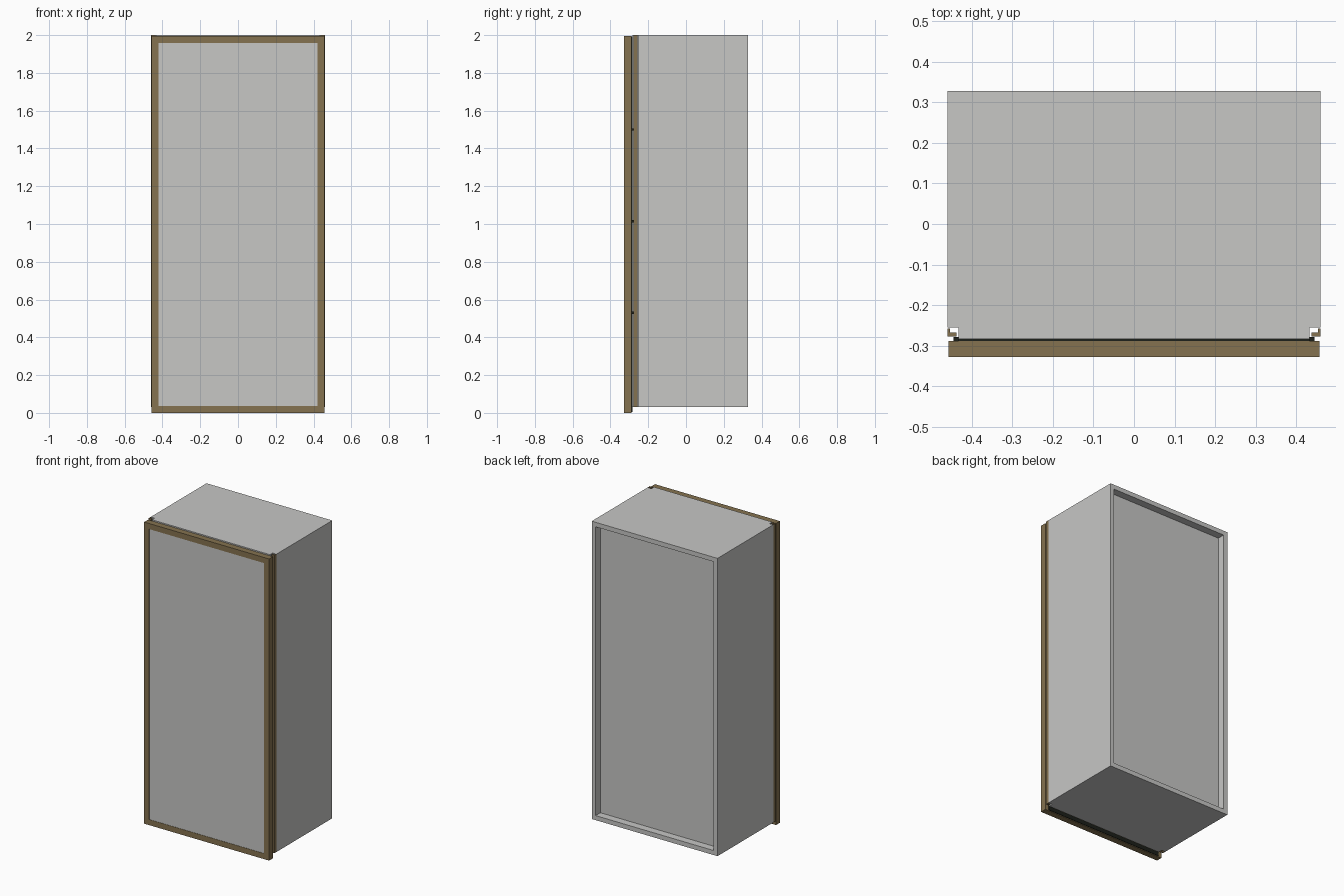
import bpy, bmesh

if "Cube" in bpy.data.objects:
    bpy.data.objects.remove(bpy.data.objects["Cube"])


def material(name, rgb):
    m = bpy.data.materials.new(name)
    m.diffuse_color = (*rgb, 1.0)
    m.use_nodes = True
    m.node_tree.nodes["Principled BSDF"].inputs["Base Color"].default_value = m.diffuse_color
    return m


GREY = material("light_grey", (0.57, 0.57, 0.56))
BROWN = material("bronze_brown", (0.235, 0.17, 0.08))
BLACK = material("seal_black", (0.012, 0.014, 0.01))


def prism(name, outline, z0, z1, mat):
    """Extrude a plan outline (counter-clockwise) from z0 to z1."""
    bm = bmesh.new()
    face = bm.faces.new([bm.verts.new((x, y, z0)) for x, y in outline])
    ext = bmesh.ops.extrude_face_region(bm, geom=[face])
    for v in ext["geom"]:
        if isinstance(v, bmesh.types.BMVert):
            v.co.z = z1
    bmesh.ops.recalc_face_normals(bm, faces=bm.faces[:])
    me = bpy.data.meshes.new(name)
    bm.to_mesh(me)
    bm.free()
    me.materials.append(mat)
    ob = bpy.data.objects.new(name, me)
    bpy.context.collection.objects.link(ob)
    return ob


def box(name, x0, x1, y0, y1, z0, z1, mat):
    return prism(name, [(x0, y0), (x1, y0), (x1, y1), (x0, y1)], z0, z1, mat)


def frame(name, x, z0, z1, w, y0, y1, mat):
    """Rectangular frame of bar width w: two uprights and two rails."""
    for s, side in ((-1, "left"), (1, "right")):
        xs = sorted((s * x, s * (x - w)))
        box(f"{name}_{side}", *xs, y0, y1, z0, z1, mat)
    box(f"{name}_bottom", -x + w, x - w, y0, y1, z0, z0 + w, mat)
    box(f"{name}_top", -x + w, x - w, y0, y1, z1 - w, z1, mat)


W, T = 0.46, 0.03             # half width, board thickness
BACK, FRONT = 0.328, -0.283   # carcass depth
NOTCH = -0.255                # rear of the front corner notches
XN = 0.432                    # inner side of the notches
Z0, Z1 = 0.03, 2.0

# Carcass: top and bottom boards with notched front corners
plan = [(-XN, FRONT), (XN, FRONT), (XN, BACK), (-W, BACK),
        (-W, NOTCH), (-XN, NOTCH)]
prism("top_board", plan, Z1 - T, Z1, GREY)
prism("bottom_board", plan, Z0, Z0 + T, GREY)

# Side boards and the narrow front stiles behind the notches
box("side_board_right", XN, W, NOTCH, BACK, Z0, Z1, GREY)
box("side_board_left", -W, -XN, NOTCH, BACK, Z0 + T, Z1 - T, GREY)
for s, side in ((-1, "left"), (1, "right")):
    xs = sorted((s * XN, s * (XN - 0.02)))
    box(f"front_stile_{side}", *xs, FRONT, NOTCH, Z0 + T, Z1 - T, GREY)

# Recessed back panel
box("back_panel", -XN, XN, BACK - 0.065, BACK - 0.05, Z0 + T, Z1 - T, GREY)

# L-shaped metal strips standing in the corner notches
for s, side in ((-1, "left"), (1, "right")):
    ell = [(0.46, -0.257), (0.454, -0.257), (0.454, -0.267),
           (0.438, -0.267), (0.438, -0.277), (0.46, -0.277)]
    prism(f"corner_strip_{side}", [(s * x, y) for x, y in ell], Z0, Z1, BROWN)

# Door: metal frame, flush panel, thin dark seal on its back
frame("door_frame", 0.457, 0.0, 1.995, 0.037, -0.328, -0.288, BROWN)
box("door_panel", -0.42, 0.42, -0.326, -0.29, 0.037, 1.958, GREY)
frame("door_seal", 0.432, 0.004, 1.992, 0.026, -0.288, -0.284, BLACK)

# Small bumpers between door and carcass
for i, z in enumerate((0.53, 1.015, 1.5)):
    for s, side in ((-1, "left"), (1, "right")):
        xs = sorted((s * 0.445, s * 0.432))
        box(f"bumper_{side}_{i + 1}", *xs, -0.29, -0.278,
            z - 0.006, z + 0.006, BLACK)
